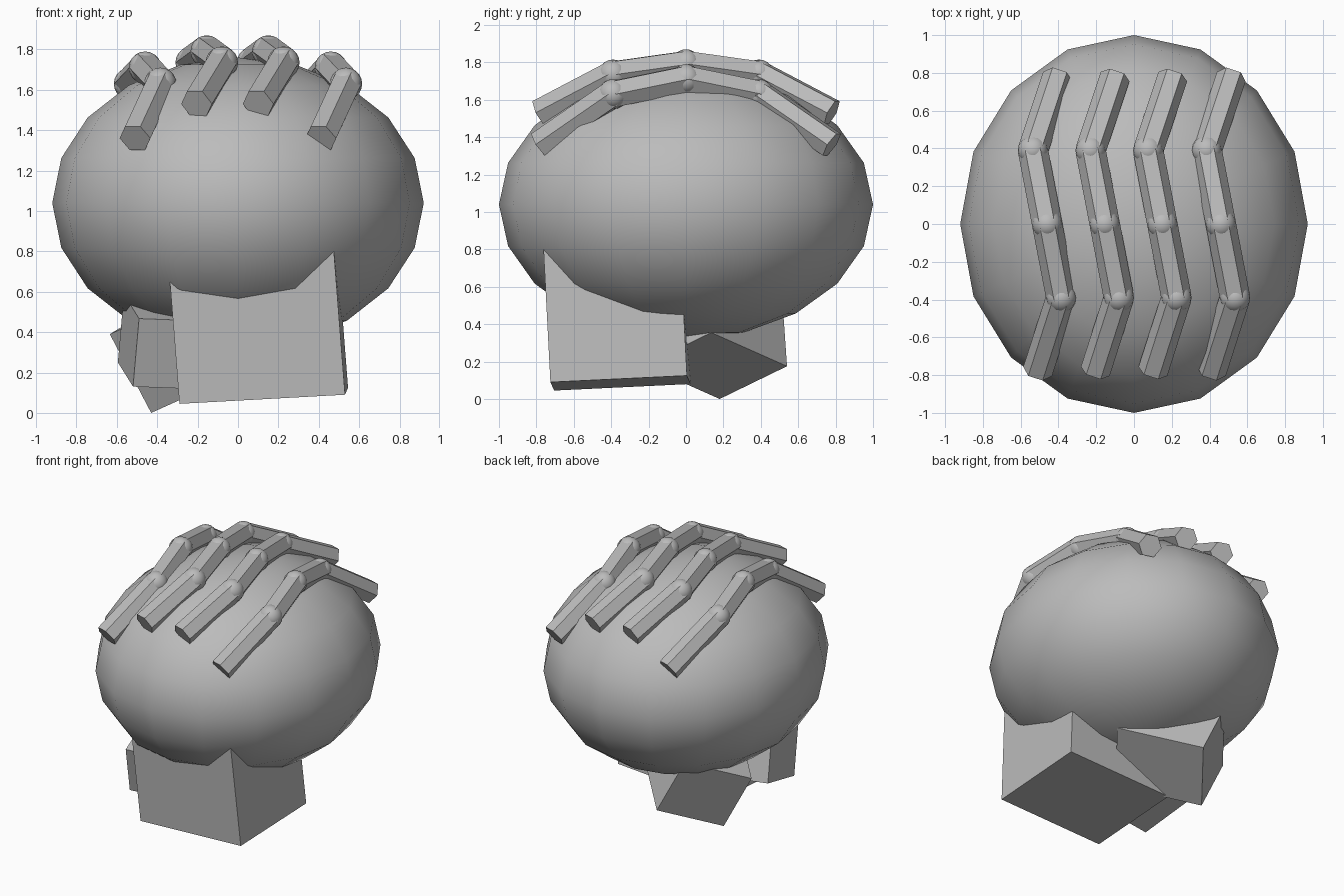
import bpy, bmesh, math
from mathutils import Vector, Matrix

if "Cube" in bpy.data.objects:
    bpy.data.objects.remove(bpy.data.objects["Cube"])

grey = bpy.data.materials.new("plain grey")
grey.diffuse_color = (0.5, 0.5, 0.5, 1)
grey.use_nodes = True
grey.node_tree.nodes["Principled BSDF"].inputs["Base Color"].default_value = grey.diffuse_color


def add_object(name, bm, smooth=False):
    bmesh.ops.recalc_face_normals(bm, faces=bm.faces)
    for f in bm.faces:
        f.smooth = smooth
    mesh = bpy.data.meshes.new(name)
    bm.to_mesh(mesh)
    bm.free()
    mesh.materials.append(grey)
    obj = bpy.data.objects.new(name, mesh)
    bpy.context.collection.objects.link(obj)
    return obj


def ellipsoid(name, center, radii, segments, rings):
    bm = bmesh.new()
    bmesh.ops.create_uvsphere(bm, u_segments=segments, v_segments=rings, radius=1,
                              matrix=Matrix.Translation(center) @ Matrix.Diagonal((*radii, 1)))
    return add_object(name, bm, True)


def block(name, corner, a, b, c):
    """Box from one corner and its three edge vectors."""
    o, a, b, c = map(Vector, (corner, a, b, c))
    bm = bmesh.new()
    bmesh.ops.create_cube(bm, size=1)
    for v in bm.verts:
        s = v.co + Vector((0.5, 0.5, 0.5))
        v.co = o + a * s.x + b * s.y + c * s.z
    return add_object(name, bm)


def rod(name, p, q, radius):
    """Six-sided rod between two points, with a flat side facing up."""
    d = (q - p).normalized()
    side = d.cross(Vector((0, 0, 1))).normalized()
    up = side.cross(d)
    bm = bmesh.new()
    rings = []
    for end in (p, q):
        rings.append([bm.verts.new(end + radius * (side * math.cos(i * math.pi / 3)
                                                   + up * math.sin(i * math.pi / 3)))
                      for i in range(6)])
    lo, hi = rings
    bm.faces.new(lo)
    bm.faces.new(hi)
    for i in range(6):
        j = (i + 1) % 6
        bm.faces.new((lo[i], lo[j], hi[j], hi[i]))
    return add_object(name, bm)


# Large rounded body
ellipsoid("body", (0, 0, 1.04), (0.92, 1.0, 0.72), 16, 10)

# Four zigzag strands of jointed rods draped over the top
sway = (-0.05, 0.075, 0, -0.075, 0.055)
along = (-0.78, -0.39, 0, 0.39, 0.78)
heights = {"outer": (1.36, 1.63, 1.71, 1.63, 1.36),
           "inner": (1.53, 1.735, 1.79, 1.735, 1.53)}
for n, x in enumerate((-0.46, -0.155, 0.15, 0.46), 1):
    zs = heights["outer" if abs(x) > 0.3 else "inner"]
    pts = [Vector((x + s, y, z)) for s, y, z in zip(sway, along, zs)]
    for i in range(4):
        rod(f"strand_{n}_rod_{i + 1}", pts[i], pts[i + 1], 0.08)
    for i in (1, 2, 3):
        ellipsoid(f"strand_{n}_joint_{i}", pts[i], (0.08, 0.08, 0.08), 16, 10)

# Tilted blocks holding the body up
block("front_block", (-0.29, -0.705, 0.045), (0.82, -0.02, 0.045),
      (0.015, 0.73, 0.035), (-0.06, -0.04, 0.77))
block("back_block", (-0.43, 0.18, 0.0), (0.287, 0.36, 0.175),
      (0.4, -0.405, 0.18), (-0.205, -0.027, 0.39))
block("side_block", (-0.52, -0.5, 0.13), (-0.075, 0.41, 0.12),
      (0.45, 0.087, -0.017), (0.03, -0.09, 0.337))
